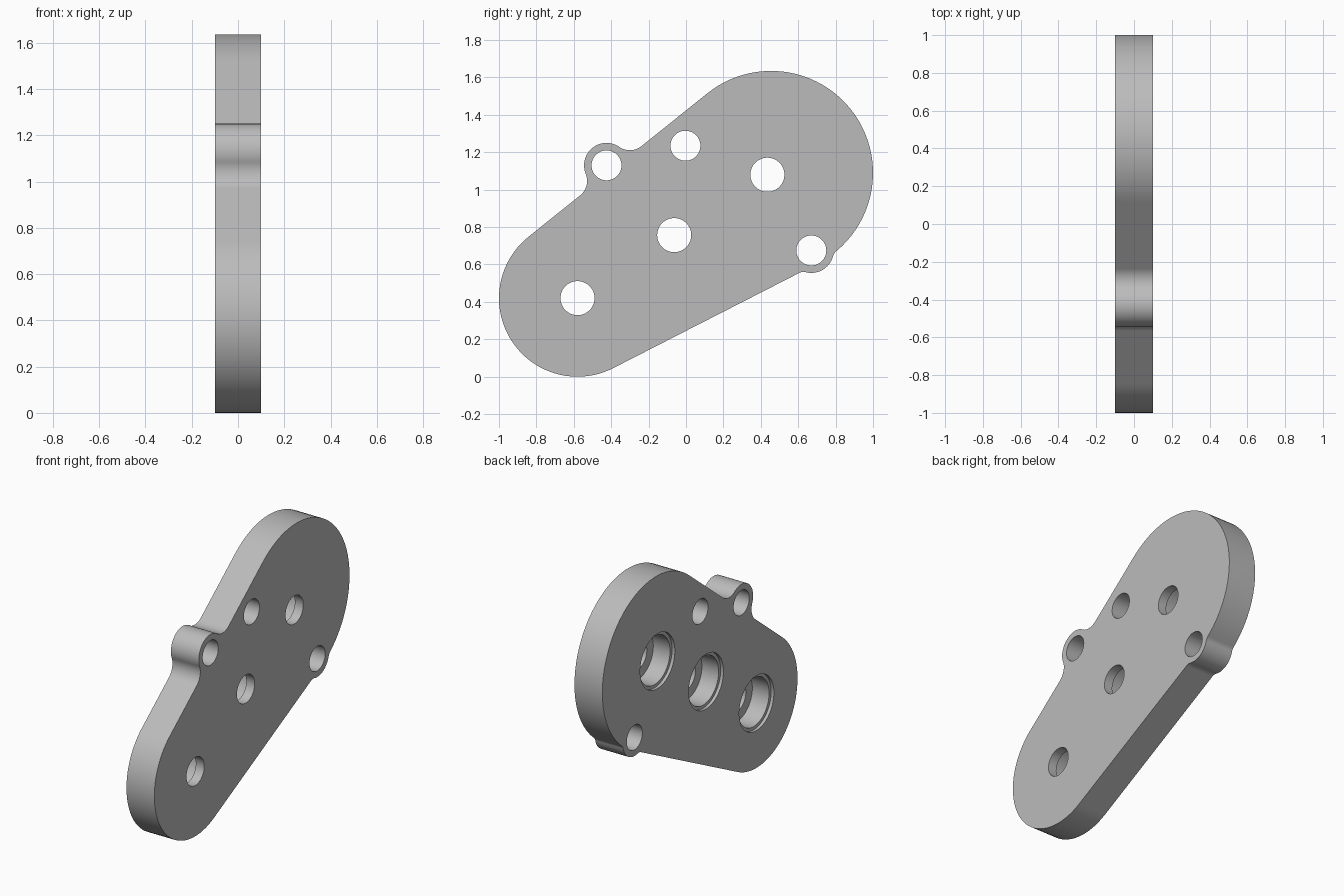
import bpy
import bmesh
from math import atan2, cos, sin, asin, sqrt, tau, radians
from mathutils import Vector as V

cube = bpy.data.objects.get("Cube")
if cube:
    bpy.data.objects.remove(cube)

HALF = 0.1                                   # half the plate thickness
BIG, BIG_R = V((0.455, 1.09)), 0.545         # upper rounded end (y, z)
SMALL, SMALL_R = V((-0.58, 0.42)), 0.42      # lower rounded end
LUG_R = 0.12
LUG_A, FILLET_A = V((-0.425, 1.13)), 0.1     # lug on the upper edge
LUG_B, FILLET_B = V((0.67, 0.675)), 0.05     # lug on the lower edge

metal = bpy.data.materials.new("plain grey")
metal.use_nodes = True
grey = (0.5, 0.5, 0.5, 1)
metal.diffuse_color = grey
metal.node_tree.nodes["Principled BSDF"].inputs["Base Color"].default_value = grey


def polar(angle):
    return V((cos(angle), sin(angle)))


def arc(center, radius, start, end, ccw=True):
    """Points on a circle from the direction of start to that of end."""
    a = atan2(*(start - center).yx)
    b = atan2(*(end - center).yx)
    sweep = (b - a) % tau if ccw else -((a - b) % tau)
    steps = max(8, int(abs(sweep) / radians(4)))
    return [center + radius * polar(a + sweep * i / steps) for i in range(steps + 1)]


def line_fillet(lug, fillet, origin, normal, side):
    """Centre of a fillet touching both a lug and a straight edge."""
    along = V((-normal.y, normal.x))
    height = (lug - origin).dot(normal)
    reach = sqrt((LUG_R + fillet) ** 2 - (fillet - height) ** 2)
    return lug + (fillet - height) * normal + side * reach * along


def circle_fillet(c1, r1, c2, r2):
    """Centre touching two circles, on the anticlockwise side of c1 to c2."""
    d = c2 - c1
    x = (r1 * r1 - r2 * r2 + d.length_squared) / (2 * d.length)
    d.normalize()
    return c1 + x * d + sqrt(r1 * r1 - x * x) * V((-d.y, d.x))


def finish(name, bm):
    bmesh.ops.recalc_face_normals(bm, faces=bm.faces)
    mesh = bpy.data.meshes.new(name)
    bm.to_mesh(mesh)
    bm.free()
    mesh.materials.append(metal)
    obj = bpy.data.objects.new(name, mesh)
    bpy.context.collection.objects.link(obj)
    return obj


def bore(name, center, profile, sides=64):
    """Round stepped cutter along x from (x, radius) pairs."""
    bm = bmesh.new()
    rings = [[bm.verts.new((x, *(center + r * polar(tau * i / sides))))
              for i in range(sides)] for x, r in profile]
    for a, b in zip(rings, rings[1:]):
        for i in range(sides):
            j = (i + 1) % sides
            bm.faces.new((a[i], a[j], b[j], b[i]))
    bm.faces.new(rings[0])
    bm.faces.new(rings[-1])
    cutter = finish(name, bm)
    cutter.hide_render = True
    return cutter


# Straight edges tangent to both rounded ends
span = BIG - SMALL
heading, taper = atan2(span.y, span.x), asin((BIG_R - SMALL_R) / span.length)
up = polar(heading + taper + tau / 4)
down = polar(heading - taper - tau / 4)

# Fillets that blend the lugs into the body
a_right = line_fillet(LUG_A, FILLET_A, BIG + BIG_R * up, up, -1)
a_left = line_fillet(LUG_A, FILLET_A, BIG + BIG_R * up, up, 1)
b_left = line_fillet(LUG_B, FILLET_B, BIG + BIG_R * down, down, -1)
b_right = circle_fillet(BIG, BIG_R + FILLET_B, LUG_B, LUG_R + FILLET_B)

# Outline, anticlockwise
outline = (
    arc(BIG, BIG_R, b_right, BIG + up)
    + arc(a_right, FILLET_A, a_right - up, LUG_A, False)
    + arc(LUG_A, LUG_R, a_right, a_left)
    + arc(a_left, FILLET_A, LUG_A, a_left - up, False)
    + arc(SMALL, SMALL_R, SMALL + up, SMALL + down)
    + arc(b_left, FILLET_B, b_left - down, LUG_B, False)
    + arc(LUG_B, LUG_R, b_left, b_right)
    + arc(b_right, FILLET_B, LUG_B, BIG, False))
points = [p for p, q in zip(outline, outline[1:] + outline[:1]) if (p - q).length > 1e-4]

# Plate body
bm = bmesh.new()
face = bm.faces.new([bm.verts.new((-HALF, *p)) for p in points])
top = bmesh.ops.extrude_face_region(bm, geom=[face])["geom"]
bmesh.ops.translate(bm, vec=(2 * HALF, 0, 0),
                    verts=[v for v in top if isinstance(v, bmesh.types.BMVert)])
plate = finish("side_plate", bm)

# Bolt holes and stepped bearing seats, open wide on the -x side
BOLT = [(-0.2, 0.08), (0.2, 0.08)]
SEAT = [(-0.2, 0.178), (-0.08, 0.178), (-0.08, 0.157), (0.04, 0.157),
        (0.04, 0.091), (0.2, 0.091)]
cutters = [bore("bolt_hole", c, BOLT) for c in (LUG_A, V((-0.003, 1.235)), LUG_B)]
cutters += [bore("bearing_seat", c, SEAT)
            for c in (V((-0.58, 0.42)), V((-0.063, 0.757)), V((0.435, 1.08)))]

bpy.context.view_layer.objects.active = plate
plate.select_set(True)
for cutter in cutters:
    mod = plate.modifiers.new("cut", "BOOLEAN")
    mod.operation, mod.solver, mod.object = "DIFFERENCE", "EXACT", cutter
    bpy.ops.object.modifier_apply(modifier=mod.name)
    bpy.data.objects.remove(cutter)
bpy.ops.object.shade_smooth_by_angle(angle=radians(30))
